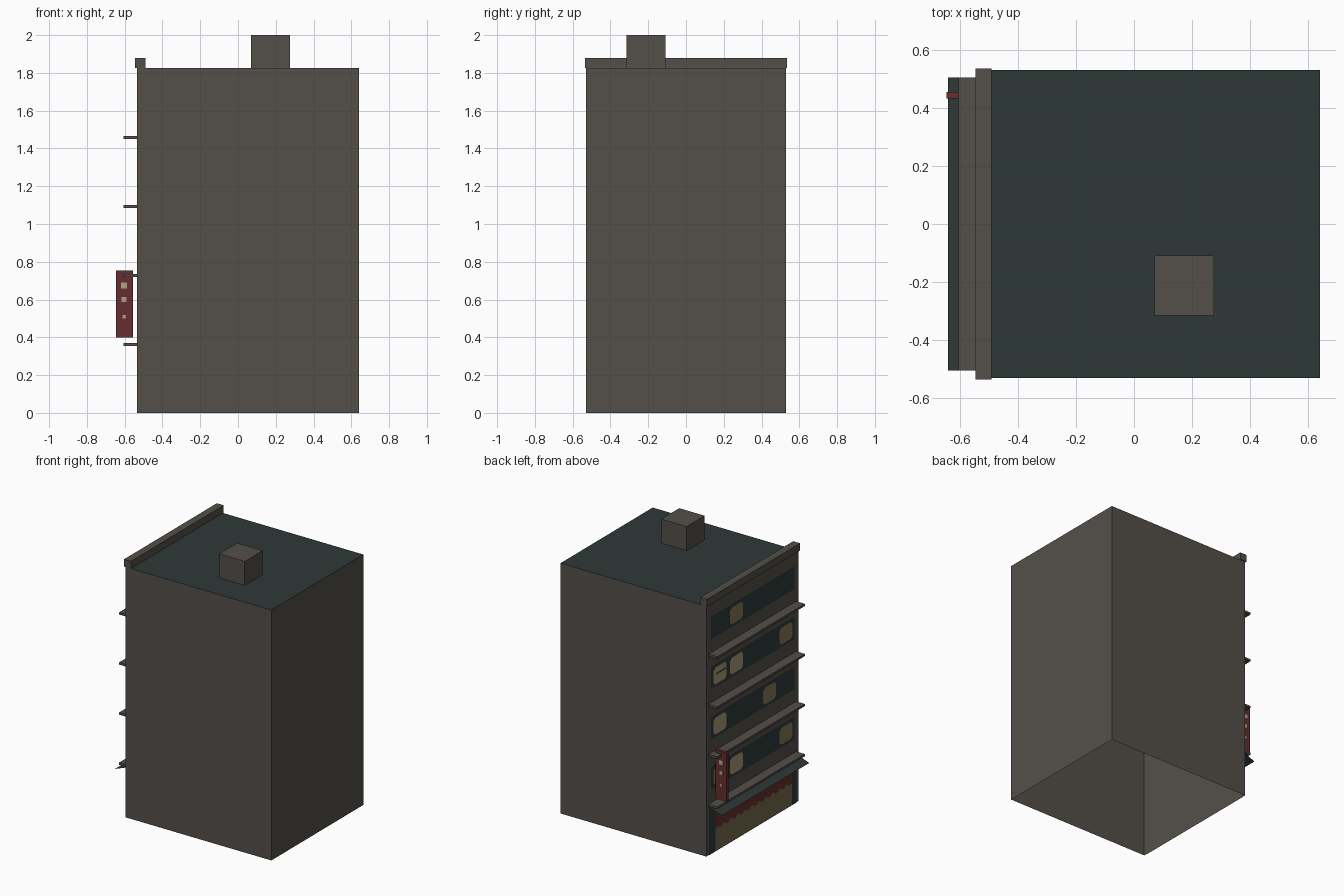
import bpy, bmesh

if "Cube" in bpy.data.objects:
    bpy.data.objects.remove(bpy.data.objects["Cube"], do_unlink=True)


def material(name, r, g, b):
    m = bpy.data.materials.new(name)
    m.use_nodes = True
    m.diffuse_color = (r, g, b, 1)
    m.node_tree.nodes["Principled BSDF"].inputs["Base Color"].default_value = (r, g, b, 1)
    return m


CONCRETE = material("warm grey concrete", 0.088, 0.078, 0.068)
TEAL = material("dark slate teal", 0.028, 0.039, 0.039)
RED = material("deep red", 0.135, 0.026, 0.028)
BRIGHT = material("bright window glow", 0.40, 0.33, 0.18)
DIM = material("dim window glow", 0.23, 0.18, 0.09)
SHOP = material("shop glow", 0.18, 0.14, 0.075)
CREAM = material("cream", 0.45, 0.38, 0.25)

WALL = -0.535      # street side of the building
STOREY = 0.365
TOP = 5 * STOREY


def finish(name, bm, *mats):
    mesh = bpy.data.meshes.new(name)
    bm.to_mesh(mesh)
    bm.free()
    for m in mats:
        mesh.materials.append(m)
    ob = bpy.data.objects.new(name, mesh)
    bpy.context.collection.objects.link(ob)
    return ob


def box_bm(x, y, z):
    bm = bmesh.new()
    bmesh.ops.create_cube(bm, size=1)
    for v in bm.verts:
        v.co = [lo + (c + 0.5) * (hi - lo) for c, (lo, hi) in zip(v.co, (x, y, z))]
    return bm


def box(name, x, y, z, mat):
    return finish(name, box_bm(x, y, z), mat)


def plate(name, y, z, lift, mat, cut=0.0):
    """Flat panel on the street wall, with optional clipped corners."""
    (a, b), (c, d) = y, z
    if cut:
        pts = [(b - cut, c), (a + cut, c), (a, c + cut), (a, d - cut),
               (a + cut, d), (b - cut, d), (b, d - cut), (b, c + cut)]
    else:
        pts = [(b, c), (a, c), (a, d), (b, d)]
    bm = bmesh.new()
    bm.faces.new([bm.verts.new((WALL - lift, p, q)) for p, q in pts])
    return finish(name, bm, mat)


# Building shell, open underneath, with a teal roof
bm = box_bm((WALL, 0.64), (-0.53, 0.53), (0, TOP))
bm.normal_update()
bmesh.ops.delete(bm, geom=[f for f in bm.faces if f.normal.z < -0.5], context='FACES_ONLY')
for f in bm.faces:
    f.material_index = 1 if f.normal.z > 0.5 else 0
finish("building_shell", bm, CONCRETE, TEAL)

# Roof parts
box("parapet", (-0.545, -0.49), (-0.535, 0.535), (TOP + 0.002, 1.88), CONCRETE)
box("roof_hut", (0.07, 0.275), (-0.315, -0.108), (TOP, 2.0), CONCRETE)

# Ledges and window bands; lit panes are listed by slot from +y to -y
lit = {1: [(0, DIM), (1, BRIGHT), (4, DIM)],
       2: [(0, BRIGHT), (3, DIM)],
       3: [(0, BRIGHT), (1, BRIGHT), (4, DIM)],
       4: [(1, DIM)]}
for floor, panes in lit.items():
    base = floor * STOREY
    box(f"ledge_{floor}", (-0.605, WALL), (-0.505, 0.505), (base - 0.01, base + 0.006), CONCRETE)
    plate(f"window_band_{floor}", (-0.48, 0.48), (base + 0.105, base + 0.27), 0.003, TEAL)
    for slot, mat in panes:
        mid = 0.38 - 0.19 * slot
        plate(f"lit_pane_{floor}_{slot}", (mid - 0.075, mid + 0.075),
              (base + 0.125, base + 0.248), 0.006, mat, 0.02)
plate("window_blind_bar", (0.315, 0.43), (3 * STOREY + 0.195, 3 * STOREY + 0.207), 0.008, TEAL)

# Shop front with glowing glass and a red valance
plate("shop_frame", (-0.505, 0.505), (0, 0.35), 0.003, TEAL)
plate("shop_glass", (-0.45, 0.43), (0.005, 0.18), 0.005, SHOP)
plate("shop_valance", (-0.45, 0.43), (0.175, 0.27), 0.006, RED)
for i in range(11):
    y = -0.45 + i * 0.08
    plate(f"valance_tab_{i}", (y, y + 0.045), (0.16, 0.176), 0.006, RED)

# Sloping shop awning
bm = bmesh.new()
bm.faces.new([bm.verts.new(p) for p in (
    (WALL, 0.505, 0.355), (-0.64, 0.505, 0.315),
    (-0.64, -0.505, 0.315), (WALL, -0.505, 0.355))])
finish("shop_awning", bm, TEAL)

# Hanging sign with plain cream plaques on both sides
box("hanging_sign", (-0.645, -0.555), (0.432, 0.455), (0.4, 0.755), RED)
for i, (z, s) in enumerate(((0.675, 0.016), (0.6, 0.013), (0.51, 0.009))):
    box(f"sign_plaque_{i}", (-0.603 - s, -0.603 + s), (0.43, 0.457), (z - s, z + s), CREAM)
